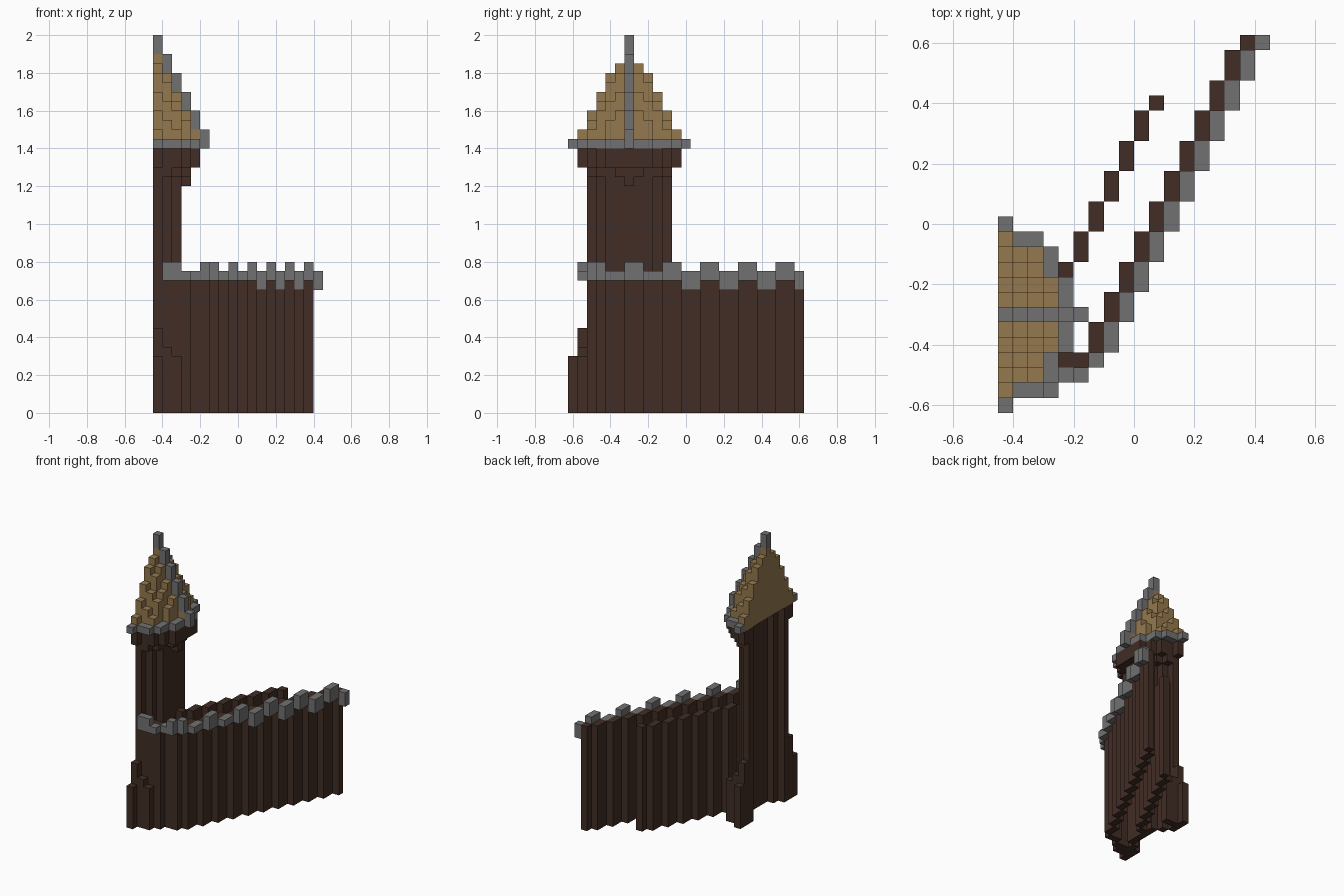
import bpy, bmesh, math
from mathutils import Vector

U = 0.05                                   # block size
ORIGIN = Vector((-0.45, -0.625, 0.0))
MID = 6                                    # row of the tower axis

if "Cube" in bpy.data.objects:
    bpy.data.objects.remove(bpy.data.objects["Cube"], do_unlink=True)


def material(name, rgb):
    m = bpy.data.materials.new(name)
    m.use_nodes = True
    m.diffuse_color = (*rgb, 1)
    m.node_tree.nodes["Principled BSDF"].inputs["Base Color"].default_value = (*rgb, 1)
    return m


BROWN = material("dark_brown", (0.053, 0.026, 0.018))
GREY = material("stone_grey", (0.165, 0.165, 0.165))
TAN = material("roof_tan", (0.30, 0.19, 0.077))


def column(i, j, low, high):
    return {(i, j, k) for k in range(low, high)}


def mirrored(cells):
    """Mirror block cells across the tower axis."""
    return cells | {(i, 2 * MID - j, k) for i, j, k in cells}


def build(name, cells, mat):
    """Make one mesh from the outer faces of a set of block cells."""
    bm = bmesh.new()
    for cell in cells:
        for axis in range(3):
            for side in (0, 1):
                near = list(cell)
                near[axis] += 2 * side - 1
                if tuple(near) in cells:
                    continue
                loop = []
                for a, b in ((0, 0), (1, 0), (1, 1), (0, 1)):
                    p = Vector(cell)
                    p[axis] += side
                    p[(axis + 1) % 3] += a
                    p[(axis + 2) % 3] += b
                    loop.append(bm.verts.new(ORIGIN + p * U))
                bm.faces.new(loop if side else loop[::-1])
    bmesh.ops.remove_doubles(bm, verts=bm.verts, dist=U / 100)
    mesh = bpy.data.meshes.new(name)
    bm.to_mesh(mesh)
    bm.free()
    mesh.materials.append(mat)
    bpy.context.collection.objects.link(bpy.data.objects.new(name, mesh))


# Stepped outer wall and its hanging battlements
wall, caps = set(), set()
for i in range(1, 6):
    wall |= column(i, 2 if i < 4 else 3, 0, 15)
    caps |= column(i, 1 if i < 4 else 2, 14, 15 if i in (3, 4) else 16)
caps |= column(6, 3, 14, 16)
for j in range(4, 25):
    i = j // 2 + 4
    wall |= column(i, j, 0, 15)
    if i % 2 == 1:
        caps |= column(i + 1, j, 14, 16)
    else:
        caps |= column(i + 1, j, 14 if j < 12 else 13, 15)
build("outer_wall", wall, BROWN)
build("wall_battlements", caps, GREY)

# Stepped inner wall
inner = set()
for j in range(7, 21):
    inner |= column(j // 2, j, 0, 15)
build("inner_wall", inner, BROWN)

# Open-backed tower shell
shell = column(0, 2, 0, 28) | column(1, 3, 0, 28)
for j in range(4, 7):
    shell |= column(2, j, 0, 28)
build("tower_shell", mirrored(shell), BROWN)

# Corbels widening the tower below the roof
corbel = column(0, 1, 26, 28) | column(1, 2, 25, 28) | column(2, 2, 26, 28)
corbel |= column(2, 3, 25, 28) | column(3, 3, 26, 28)
for j in range(4, 7):
    corbel |= column(4, j, 26, 28)
    corbel |= column(3, j, 30 - j, 28)
build("tower_corbels", mirrored(corbel), BROWN)

# Stepped buttresses at both sides of the tower foot
foot = column(0, 0, 0, 6) | column(0, 1, 0, 9) | column(1, 1, 0, 7) | column(2, 1, 0, 6)
build("tower_buttresses", mirrored(foot), BROWN)

# Grey eaves ring
eaves = column(0, 0, 28, 29)
for i, j in ((1, 1), (2, 1), (3, 2), (3, 3), (4, 4), (4, 5), (4, 6)):
    eaves |= column(i, j, 28, 29)
eaves = mirrored(eaves)

# Ridge rib climbing to the spire
rib = set()
for i in range(6):
    rib |= column(i, MID, 38 - 2 * i, 40 - 2 * i)
build("roof_eaves", eaves, GREY)
build("roof_rib", rib, GREY)

# Stepped half-cone roof
roof = set()
reach = (5, 4, 4, 2)
for i, span in enumerate(reach):
    for d in range(span + 1):
        top = min(37, math.floor(40 - 2 * math.hypot(1.25 * i, d)))
        if d == 0:
            top = 38 - 2 * i
        roof |= column(i, MID - d, 28, max(top, 30))
roof |= column(4, MID, 29, 30)
build("roof_cone", mirrored(roof), TAN)
